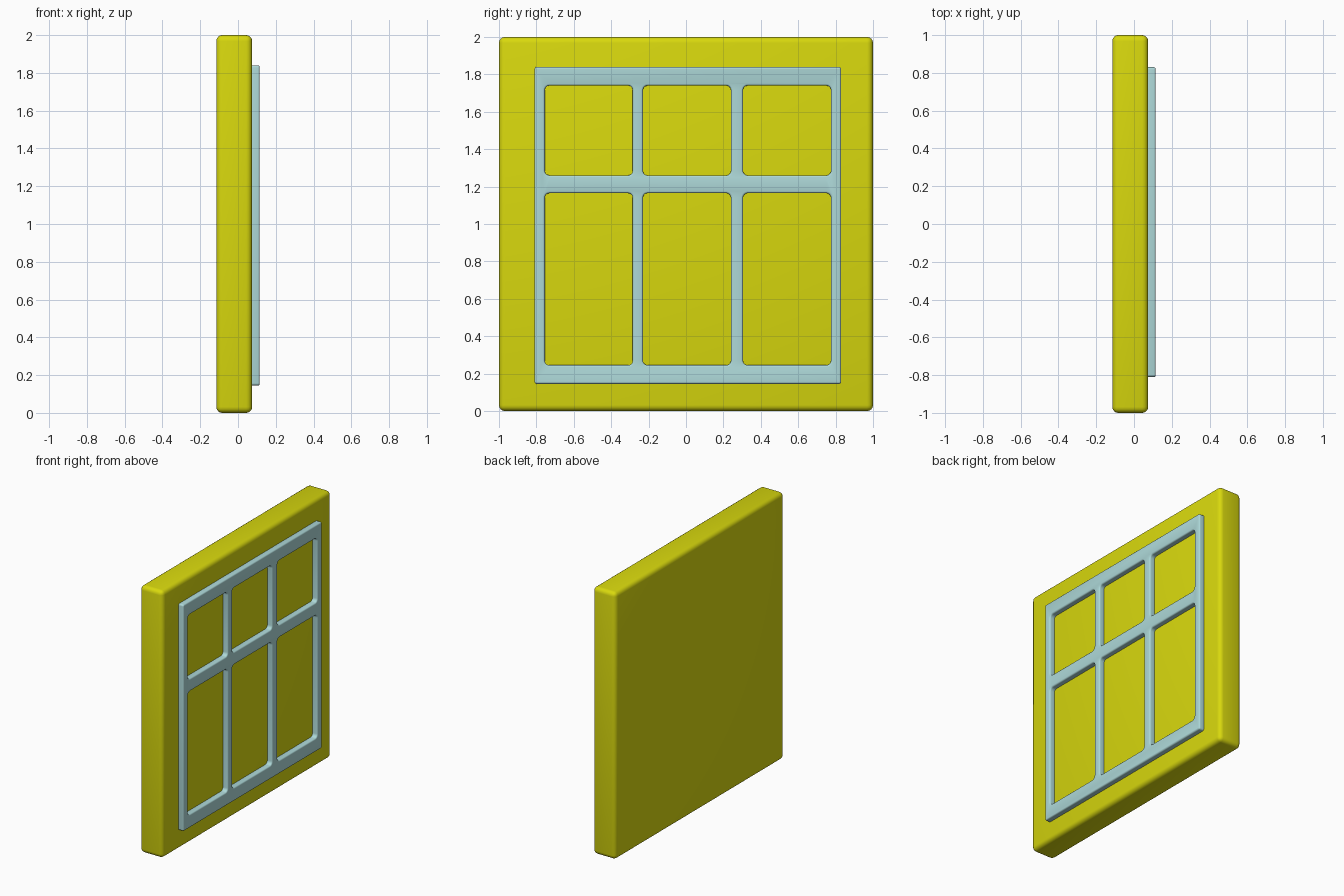
import bpy, bmesh, math
from mathutils import Matrix

cube = bpy.data.objects.get("Cube")
if cube:
    bpy.data.objects.remove(cube, do_unlink=True)


def make_material(name, color):
    mat = bpy.data.materials.new(name)
    mat.use_nodes = True
    mat.diffuse_color = color
    mat.node_tree.nodes["Principled BSDF"].inputs["Base Color"].default_value = color
    return mat


yellow = make_material("yellow wall", (0.69, 0.69, 0.004, 1))
pale_blue = make_material("pale blue frame", (0.42, 0.69, 0.69, 1))


def smooth(obj):
    bpy.ops.object.select_all(action="DESELECT")
    obj.select_set(True)
    bpy.context.view_layer.objects.active = obj
    bpy.ops.object.shade_smooth_by_angle(angle=math.radians(35))


# Wall slab with rounded edges
bm = bmesh.new()
bmesh.ops.create_cube(bm, size=1)
bmesh.ops.scale(bm, vec=(0.19, 2, 2), verts=bm.verts)
bmesh.ops.translate(bm, vec=(-0.02, 0, 1), verts=bm.verts)
bmesh.ops.bevel(bm, geom=bm.edges[:], offset=0.032, segments=4, profile=0.5,
                affect="EDGES", clamp_overlap=True)
mesh = bpy.data.meshes.new("wall")
bm.to_mesh(mesh)
bm.free()
mesh.materials.append(yellow)
wall = bpy.data.objects.new("wall", mesh)
bpy.context.collection.objects.link(wall)
smooth(wall)


def rounded_rect(y0, y1, z0, z1, radius, steps=5):
    corners = [(y1 - radius, z1 - radius), (y0 + radius, z1 - radius),
               (y0 + radius, z0 + radius), (y1 - radius, z0 + radius)]
    points = []
    for i, (cy, cz) in enumerate(corners):
        for k in range(steps + 1):
            a = math.pi / 2 * (i + k / steps)
            points.append((cy + radius * math.cos(a), cz + radius * math.sin(a)))
    return points


# Window frame: a filled outline with six rounded panes left open
BEVEL = 0.01
COLUMNS = [(-0.755, -0.285), (-0.23, 0.24), (0.305, 0.775)]
ROWS = [(0.245, 1.165), (1.26, 1.74)]
outlines = [rounded_rect(-0.81 + BEVEL, 0.83 - BEVEL, 0.145 + BEVEL, 1.84 - BEVEL, 0.003)]
for y0, y1 in COLUMNS:
    for z0, z1 in ROWS:
        outlines.append(rounded_rect(y0 - BEVEL, y1 + BEVEL, z0 - BEVEL, z1 + BEVEL, 0.035))

curve = bpy.data.curves.new("window_frame", "CURVE")
curve.dimensions = "2D"
curve.fill_mode = "BOTH"
curve.extrude = 0.02
curve.bevel_depth = BEVEL
curve.bevel_resolution = 2
for outline in outlines:
    spline = curve.splines.new("POLY")
    spline.points.add(len(outline) - 1)
    for point, (y, z) in zip(spline.points, outline):
        point.co = (y, z, 0, 1)
    spline.use_cyclic_u = True

# Stand the frame up against the +x side of the wall
helper = bpy.data.objects.new("frame_outline", curve)
bpy.context.collection.objects.link(helper)
bpy.context.view_layer.update()
frame_mesh = bpy.data.meshes.new_from_object(
    helper.evaluated_get(bpy.context.evaluated_depsgraph_get()))
bpy.data.objects.remove(helper, do_unlink=True)
frame_mesh.transform(Matrix(((0, 0, 1, 0.085), (1, 0, 0, 0), (0, 1, 0, 0), (0, 0, 0, 1))))
frame_mesh.materials.clear()
frame_mesh.materials.append(pale_blue)
frame = bpy.data.objects.new("window_frame", frame_mesh)
bpy.context.collection.objects.link(frame)

# Weld the frame's seams so its edges shade cleanly
bm = bmesh.new()
bm.from_mesh(frame_mesh)
bmesh.ops.remove_doubles(bm, verts=bm.verts, dist=0.0005)
bmesh.ops.recalc_face_normals(bm, faces=bm.faces)
bm.to_mesh(frame_mesh)
bm.free()
smooth(frame)
